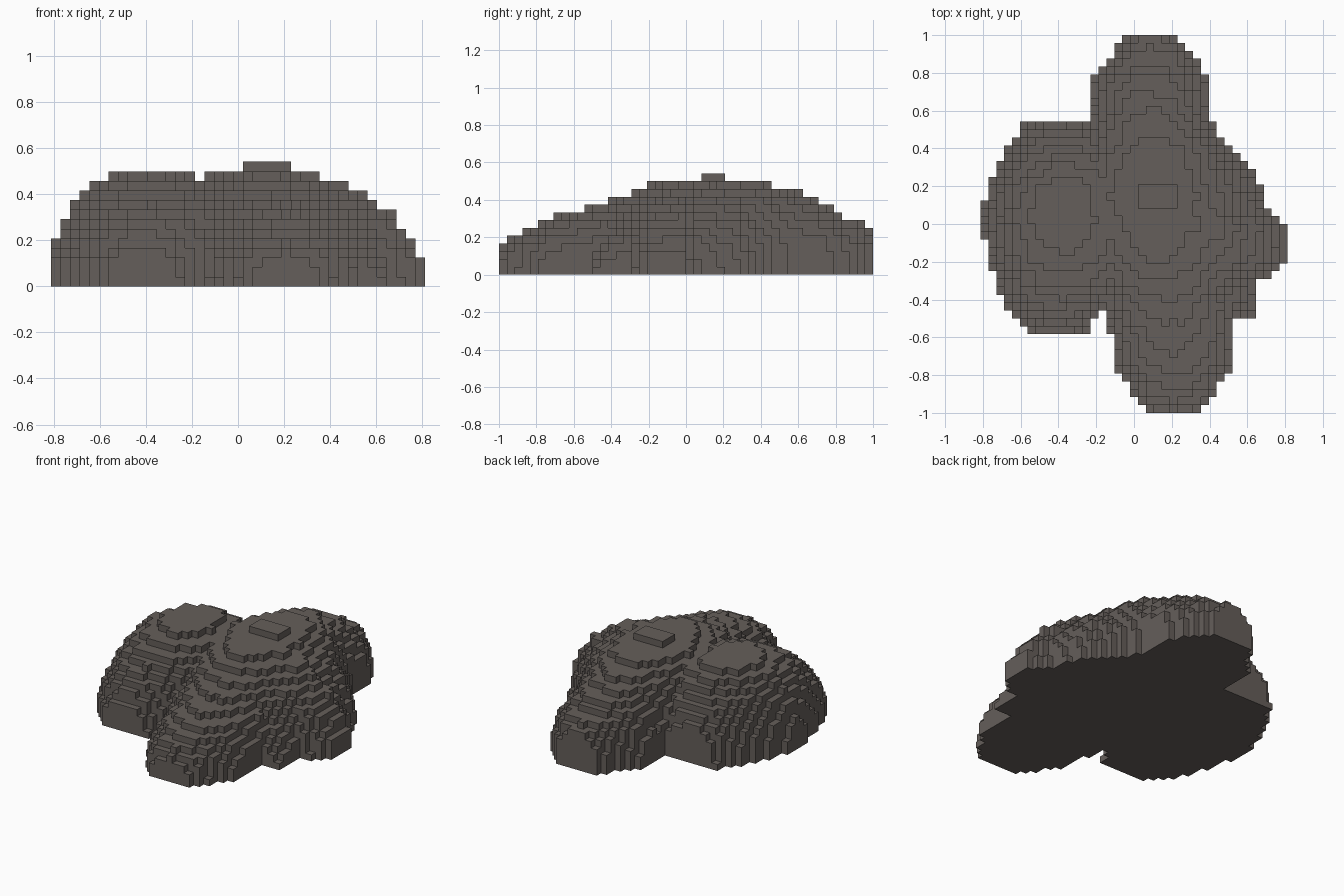
import bpy, bmesh, random

if "Cube" in bpy.data.objects:
    bpy.data.objects.remove(bpy.data.objects["Cube"])

random.seed(4)
V = 1 / 24                      # voxel edge
NX, NY, NZ = 39, 48, 13

# Each lobe: section exponent, then sections (y, left x, right x, height)
LOBES = [
    # left boulder
    (2.25, [(-.58, -.57, -.26, .15), (-.52, -.61, -.22, .24), (-.42, -.70, -.10, .34),
            (-.30, -.74, .02, .42), (-.15, -.78, .05, .48), (.02, -.815, .05, .51),
            (.2, -.77, .05, .50), (.33, -.72, .02, .43), (.45, -.65, -.1, .33),
            (.55, -.56, -.25, .2)]),
    # long middle boulder
    (2.3, [(-1, .06, .36, .135), (-.9, .0, .42, .22), (-.75, -.1, .52, .285),
           (-.6, -.11, .53, .335), (-.4, -.2, .54, .39), (-.2, -.3, .56, .48),
           (.15, -.35, .56, .535), (.4, -.28, .5, .50), (.55, -.23, .41, .46),
           (.75, -.23, .40, .375), (.9, -.12, .32, .29), (1, -.06, .23, .225)]),
    # right boulder
    (1.8, [(-.5, .1, .65, .14), (-.31, 0, .66, .36), (-.2, -.25, .82, .42),
           (-.02, -.3, .82, .49), (.06, -.3, .72, .50), (.25, -.2, .65, .47),
           (.38, -.1, .55, .43), (.46, 0, .42, .36)]),
]


def section(rows, y):
    """Interpolated (left, right, height) of a lobe at y."""
    for a, b in zip(rows, rows[1:]):
        if a[0] <= y <= b[0]:
            t = (y - a[0]) / (b[0] - a[0])
            return [p + (q - p) * t for p, q in zip(a[1:], b[1:])]


def column_height(x, y):
    best = 0
    for p, rows in LOBES:
        s = section(rows, y)
        if s:
            u = abs(2 * x - s[0] - s[1]) / (s[1] - s[0])
            if u < 1:
                best = max(best, s[2] * (1 - u ** p) ** (1 / p))
    return best


# fill the voxel columns, with a little roughness on the slopes
height = {}
for i in range(NX):
    for j in range(NY):
        x, y = (i + .5 - NX / 2) * V, (j + .5 - NY / 2) * V
        h = column_height(x, y)
        if h > 0:
            rough = random.uniform(-.008, .008) if h < .47 else 0
            height[i, j] = max(1, min(12, round((h + rough) / V)))
# small cap on the summit
for i in range(20, 25):
    for j in range(26, 29):
        height[i, j] = NZ

# skin the voxels with their exposed faces
bm = bmesh.new()
cache = {}


def vert(i, j, k):
    if (i, j, k) not in cache:
        cache[i, j, k] = bm.verts.new(((i - NX / 2) * V, (j - NY / 2) * V, k * V))
    return cache[i, j, k]


def quad(*corners):
    bm.faces.new([vert(*c) for c in corners])


for (i, j), h in height.items():
    I, J = i + 1, j + 1
    quad((i, j, h), (I, j, h), (I, J, h), (i, J, h))
    quad((i, j, 0), (i, J, 0), (I, J, 0), (I, j, 0))
    for di, dj, a, b in ((0, -1, (i, j), (I, j)), (1, 0, (I, j), (I, J)),
                         (0, 1, (I, J), (i, J)), (-1, 0, (i, J), (i, j))):
        for k in range(height.get((i + di, j + dj), 0), h):
            quad((*a, k), (*b, k), (*b, k + 1), (*a, k + 1))

mesh = bpy.data.meshes.new("boulder_cluster")
bm.to_mesh(mesh)
bm.free()
stone = bpy.data.materials.new("dark warm grey stone")
stone.diffuse_color = (.13, .113, .103, 1)
stone.use_nodes = True
stone.node_tree.nodes["Principled BSDF"].inputs["Base Color"].default_value = stone.diffuse_color
mesh.materials.append(stone)
bpy.context.collection.objects.link(bpy.data.objects.new("boulder_cluster", mesh))
